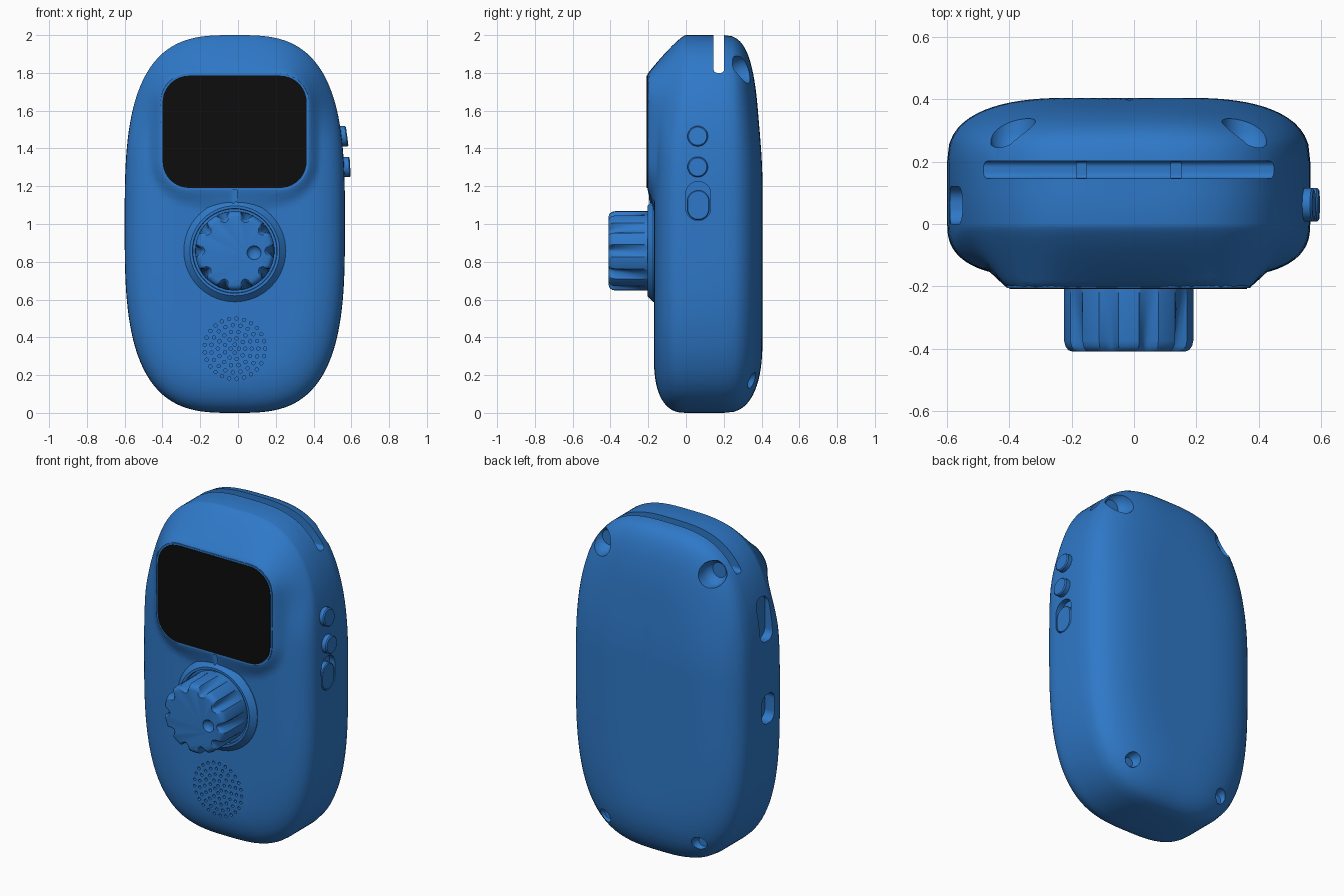
import bpy, bmesh, math

cube = bpy.data.objects.get("Cube")
if cube:
    bpy.data.objects.remove(cube, do_unlink=True)


def material(name, color, rough):
    m = bpy.data.materials.new(name)
    m.use_nodes = True
    m.diffuse_color = color
    node = m.node_tree.nodes["Principled BSDF"]
    node.inputs["Base Color"].default_value = color
    node.inputs["Roughness"].default_value = rough
    return m


BLUE = material("blue plastic", (0.028, 0.19, 0.58, 1), 0.5)
BLACK = material("black glass", (0.004, 0.004, 0.004, 1), 0.4)

CX = -0.017            # middle of the body across
HALF_W, HALF_H = 0.583, 1.0
POWER = 3.1            # squareness of the body outline
TAU = math.tau


# Mapping from flat (u, v) plus depth to space
def facing_front(u, v, d):
    return (u, d, v)


def facing_side(u, v, d):
    return (d, u, v)


def circle(u, v, r, n=32):
    return [(u + r * math.cos(TAU * i / n), v + r * math.sin(TAU * i / n)) for i in range(n)]


def rounded(u, v, hu, hv, r, k=10):
    pts = []
    for q, (su, sv) in enumerate(((1, 1), (-1, 1), (-1, -1), (1, -1))):
        for i in range(k + 1):
            a = (q + i / k) * math.pi / 2
            pts.append((u + su * (hu - r) + r * math.cos(a), v + sv * (hv - r) + r * math.sin(a)))
    return pts


def loft(bm, rings):
    rows = [[bm.verts.new(p) for p in ring] for ring in rings]
    for a, b in zip(rows, rows[1:]):
        for i in range(len(a)):
            j = (i + 1) % len(a)
            bm.faces.new((a[i], a[j], b[j], b[i]))
    bm.faces.new(rows[0])
    bm.faces.new(rows[-1])


def stack(bm, place, layers):
    loft(bm, [[place(u, v, d) for u, v in outline] for outline, d in layers])


def finish(bm, name, mat):
    bmesh.ops.recalc_face_normals(bm, faces=bm.faces)
    mesh = bpy.data.meshes.new(name)
    bm.to_mesh(mesh)
    bm.free()
    obj = bpy.data.objects.new(name, mesh)
    bpy.context.collection.objects.link(obj)
    mesh.materials.append(mat)
    return obj


def smooth(obj, angle=38):
    bpy.ops.object.select_all(action='DESELECT')
    obj.select_set(True)
    bpy.context.view_layer.objects.active = obj
    bpy.ops.object.shade_smooth_by_angle(angle=math.radians(angle))


def part(name, place, layers, mat=BLUE):
    bm = bmesh.new()
    stack(bm, place, layers)
    obj = finish(bm, name, mat)
    smooth(obj)
    return obj


def cut(obj, bm):
    cutter = finish(bm, "cutter", BLUE)
    cutter.hide_render = True
    mod = obj.modifiers.new("cut", 'BOOLEAN')
    mod.operation, mod.solver, mod.object = 'DIFFERENCE', 'EXACT', cutter
    bpy.ops.object.select_all(action='DESELECT')
    bpy.context.view_layer.objects.active = obj
    obj.select_set(True)
    bpy.ops.object.modifier_apply(modifier=mod.name)
    bpy.data.objects.remove(cutter, do_unlink=True)


# Body: inset outlines, with a raised area around the screen
SX, SZ, SHU, SHV, SR = -0.018, 1.488, 0.392, 0.308, 0.15


def step(x, lo, hi):
    t = min(max((x - lo) / (hi - lo), 0), 1)
    return t * t * (3 - 2 * t)


def bulge(d, reach):
    return (1 - (1 - min(d / reach, 1)) ** 2.5) ** 0.4


def screen_distance(x, z):
    a, b = abs(x - SX) - SHU + SR, abs(z - SZ) - SHV + SR
    return max(math.hypot(max(a, 0), max(b, 0)) + min(max(a, b), 0) - SR, 0)


def front_y(x, z, d):
    plain = -0.17 * bulge(d, 0.3)
    dist = screen_distance(x, z)
    t = min(dist / (dist + d + 1e-6), 1)
    raised = -0.203 + 0.203 * (0.8 * t + 0.2 * (1 - math.sqrt(1 - t * t)))
    w = step(z, 1.35, 1.75)
    return min(plain, raised) * (1 - w) + raised * w


def back_y(x, z, d):
    b = bulge(d, 0.4)
    return 0.2 + 0.205 * b - 0.04 * b * step(z, 1.2, 1.9)


def body_ring(d, depth):
    ring = []
    for i in range(160):
        c, s = math.cos(TAU * i / 160), math.sin(TAU * i / 160)
        r = (abs(c) ** POWER + abs(s) ** POWER) ** (-1 / POWER)
        x, z = CX + (HALF_W - d) * r * c, 1 + (HALF_H - d) * r * s
        ring.append((x, depth(x, z, d), z))
    return ring


insets = [0.57 * (i / 40) ** 1.5 for i in range(41)]
rings = [body_ring(d, front_y) for d in reversed(insets)]
rings.append(body_ring(0, lambda x, z, d: 0.1))
rings += [body_ring(d, back_y) for d in insets[::2]]
bm = bmesh.new()
loft(bm, rings)
body = finish(bm, "body", BLUE)

# Strap slot across the top, then two strap openings in its floor
bm = bmesh.new()
stack(bm, facing_side, [(rounded(0.174, 2.0, 0.028, 0.2, 0.02), -0.8),
                        (rounded(0.174, 2.0, 0.028, 0.2, 0.02), 0.8)])
cut(body, bm)
bm = bmesh.new()
for x in (CX - 0.152, CX + 0.152):
    stack(bm, facing_side, [(rounded(0.174, 1.8, 0.026, 0.08, 0.01), x - 0.016),
                            (rounded(0.174, 1.8, 0.026, 0.08, 0.01), x + 0.016)])
cut(body, bm)

# Screw wells, side sockets, slider recess and speaker holes
bm = bmesh.new()
for side in (-1, 1):
    for dx, z, r, floor in ((0.375, 1.82, 0.075, 0.235), (0.32, 0.17, 0.046, 0.315)):
        x = CX + side * dx
        stack(bm, facing_front, [(circle(x, z, r * 0.6), floor), (circle(x, z, r * 0.9), floor + 0.02),
                                 (circle(x, z, r), floor + 0.06), (circle(x, z, r * 1.05), 0.5)])
for z, h in ((1.5, 0.13), (0.96, 0.09)):
    pill = rounded(0.06, z, 0.06, h, 0.05)
    stack(bm, facing_side, [(pill, -0.7), (pill, -0.535)])
recess = rounded(0.065, 1.122, 0.066, 0.103, 0.065)
stack(bm, facing_side, [(recess, 0.53), (recess, 0.7)])
for r, count in ((0.022, 4), (0.055, 9), (0.09, 14), (0.125, 19), (0.16, 25)):
    for u, v in circle(CX, 0.34, r, count):
        hole = circle(u, v, 0.009, 10)
        stack(bm, facing_front, [(hole, -0.3), (hole, -0.145)])
cut(body, bm)
smooth(body)

# Screen in its bezel
part("screen_bezel", facing_front, [(rounded(SX, SZ, SHU, SHV, SR), -0.17),
                                    (rounded(SX, SZ, SHU, SHV, SR), -0.205)])
glass = rounded(SX, SZ, 0.381, 0.297, 0.14)
part("screen", facing_front, [(glass, -0.2), (glass, -0.208)], BLACK)

# Collar around the knob
KZ = 0.858
part("knob_collar", facing_front, [(circle(CX, KZ, r, 64), y) for r, y in (
    (0.27, -0.14), (0.27, -0.174), (0.238, -0.205), (0.224, -0.205), (0.222, -0.185), (0.1, -0.185))])


# Fluted knob, flutes deepening toward its face
def fluted(radius, depth):
    pts = []
    for i in range(160):
        a = TAU * i / 160
        r = radius - depth * max(0, math.cos(10 * a)) ** 0.8
        pts.append((CX + r * math.cos(a), KZ + r * math.sin(a)))
    return pts


bm = bmesh.new()
stack(bm, facing_front, [(fluted(r, f), y) for r, f, y in (
    (0.21, 0, -0.18), (0.21, 0.002, -0.22), (0.21, 0.034, -0.375), (0.206, 0.036, -0.392),
    (0.196, 0.032, -0.405), (0.182, 0.024, -0.41))])
knob = finish(bm, "knob", BLUE)
bm = bmesh.new()
stack(bm, facing_front, [(circle(0.085, 0.848, r), y) for r, y in (
    (0.012, -0.388), (0.026, -0.394), (0.036, -0.405), (0.042, -0.43))])
cut(knob, bm)
smooth(knob)

# Side buttons, leaning with the body wall
for name, z0, top, lean in (("upper_button", 1.465, 0.578, 0.13), ("lower_button", 1.302, 0.594, 0.06)):
    part(name, lambda u, v, d: (d - lean * (v - z0), u, v),
         [(circle(0.062, z0, 0.054), 0.5), (circle(0.062, z0, 0.054), top - 0.006),
          (circle(0.062, z0, 0.048), top)])

# Slider in its recess
part("slider", facing_side, [(rounded(0.065, 1.1, 0.06, 0.08, 0.06), 0.5),
                             (rounded(0.065, 1.1, 0.06, 0.08, 0.06), 0.562),
                             (rounded(0.065, 1.1, 0.055, 0.075, 0.055), 0.567)])
